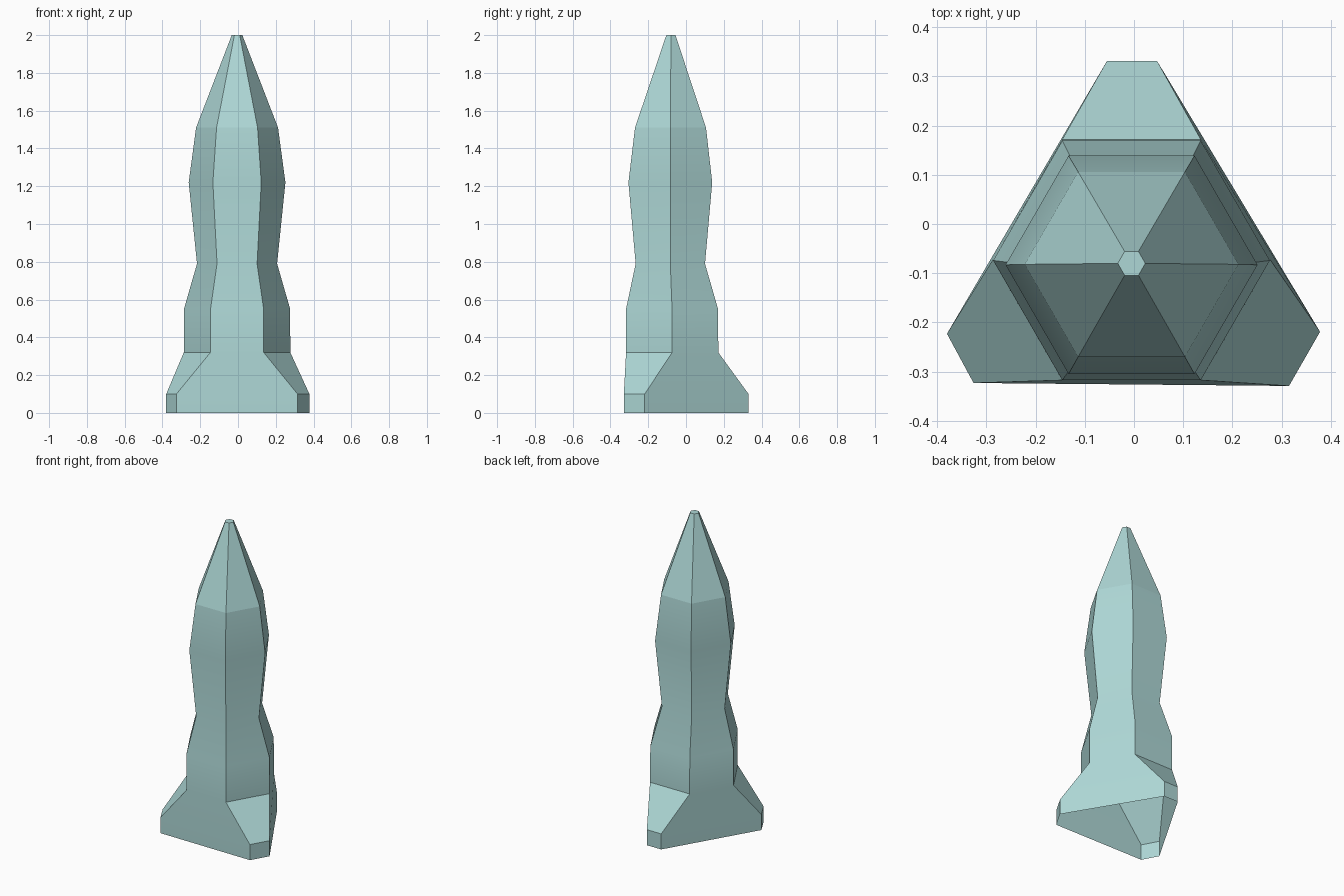
import bpy, bmesh, math

if "Cube" in bpy.data.objects:
    bpy.data.objects.remove(bpy.data.objects["Cube"])

bm = bmesh.new()

def hex_ring(z, r, cy):
    return [bm.verts.new((-0.005 + r * math.cos(math.radians(60 * i)),
                          cy + r * math.sin(math.radians(60 * i)), z)) for i in range(6)]

# Flared three-footed base outline, one point per body corner
foot = [(0.378, -0.219), (0.047, 0.331), (-0.055, 0.331),
        (-0.38, -0.223), (-0.326, -0.323), (0.315, -0.329)]
rings = [[bm.verts.new((x, y, z)) for x, y in foot] for z in (0.0, 0.10)]

# Six-sided body profile: height, radius, centre y
profile = [(0.32, 0.282, -0.073), (0.55, 0.281, -0.074), (0.79, 0.212, -0.083),
           (1.22, 0.256, -0.083), (1.51, 0.217, -0.082), (2.0, 0.028, -0.08)]
rings += [hex_ring(*p) for p in profile]

# Walls, open underneath, with a small flat tip
for a, b in zip(rings, rings[1:]):
    for i in range(6):
        j = (i + 1) % 6
        bm.faces.new((a[i], a[j], b[j], b[i]))
bm.faces.new(rings[-1])
bm.normal_update()

# Shade smooth along the body, with crisp corners and nose line
shoulder = set(rings[6])
for f in bm.faces:
    f.smooth = True
for e in bm.edges:
    sharp = len(e.link_faces) == 2 and e.calc_face_angle() > math.radians(28)
    if sharp or (e.verts[0] in shoulder and e.verts[1] in shoulder):
        e.smooth = False

mesh = bpy.data.meshes.new("rocket_body")
bm.to_mesh(mesh)
bm.free()
body = bpy.data.objects.new("rocket_body", mesh)
bpy.context.collection.objects.link(body)

# Pale teal finish
mat = bpy.data.materials.new("pale_teal")
mat.diffuse_color = (0.42, 0.68, 0.67, 1)
mat.use_nodes = True
mat.node_tree.nodes["Principled BSDF"].inputs["Base Color"].default_value = mat.diffuse_color
mesh.materials.append(mat)
